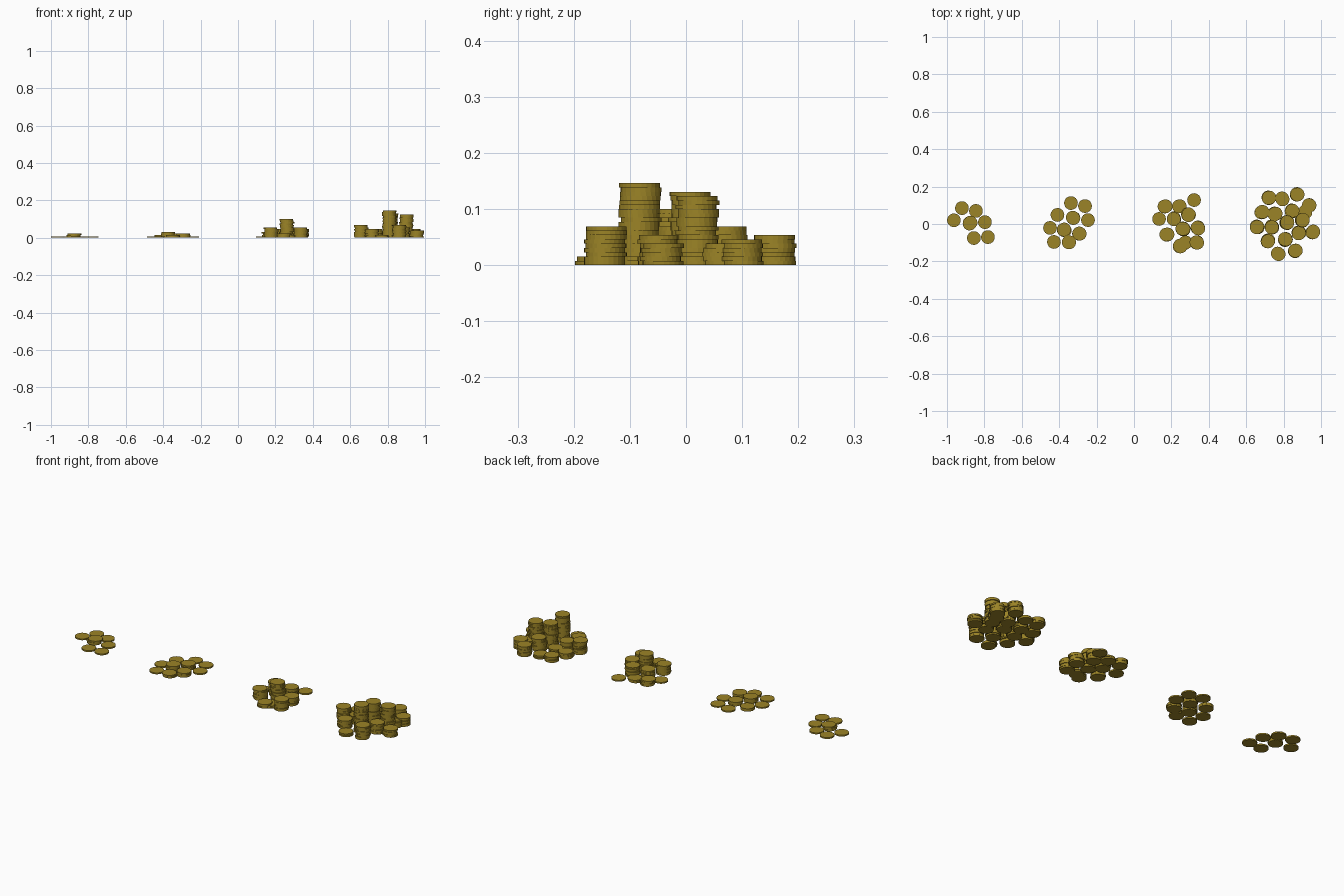
import bpy, bmesh, random
from mathutils import Matrix

random.seed(4)
R, T, SIDES = 0.0365, 0.0077, 24   # coin radius, thickness, sides

gold = bpy.data.materials.new("gold")
gold.diffuse_color = (0.33, 0.23, 0.02, 1)

# Each pile: (x, y, number of coins) per stack
PILES = {
    "tiny_coin_pile": [
        (-.92, .085, 1), (-.845, .07, 1), (-.963, .02, 1), (-.877, .005, 3),
        (-.797, .01, 1), (-.856, -.075, 1), (-.781, -.07, 1)],
    "small_coin_pile": [
        (-.337, .112, 1), (-.262, .096, 1), (-.412, .048, 2), (-.326, .032, 3),
        (-.246, .021, 1), (-.449, -.021, 1), (-.374, -.032, 4), (-.291, -.05, 3),
        (-.428, -.096, 1), (-.348, -.101, 2)],
    "medium_coin_pile": [
        (.321, .128, 1), (.166, .096, 4), (.241, .096, 2), (.134, .027, 1),
        (.214, .027, 6), (.291, .05, 7), (.176, -.059, 7), (.262, -.027, 13),
        (.342, -.021, 6), (.246, -.118, 3), (.273, -.1, 2), (.335, -.1, 7)],
    "large_coin_pile": [
        (.872, .16, 7), (.722, .139, 4), (.791, .134, 2), (.936, .1, 6),
        (.684, .064, 4), (.754, .053, 4), (.845, .07, 9), (.914, .064, 5),
        (.817, .008, 17), (.9, .02, 16), (.658, -.016, 9), (.738, -.016, 6),
        (.882, -.048, 7), (.957, -.043, 5), (.717, -.091, 6), (.81, -.083, 19),
        (.863, -.145, 9), (.77, -.158, 2)],
}


def coin(bm, x, y, z):
    spin = Matrix.Rotation(random.uniform(0, 6.28), 4, 'Z')
    bmesh.ops.create_cone(bm, cap_ends=True, segments=SIDES, radius1=R, radius2=R,
                          depth=T, matrix=Matrix.Translation((x, y, z + T / 2)) @ spin)


for name, stacks in PILES.items():
    bm = bmesh.new()
    for x, y, count in stacks:
        j = 0.0035 if count > 1 else 0
        for i in range(count):   # slightly untidy stack
            coin(bm, x + random.uniform(-j, j), y + random.uniform(-j, j), i * T)
    mesh = bpy.data.meshes.new(name)
    bm.to_mesh(mesh)
    bm.free()
    mesh.materials.append(gold)
    ob = bpy.data.objects.new(name, mesh)
    bpy.context.collection.objects.link(ob)
